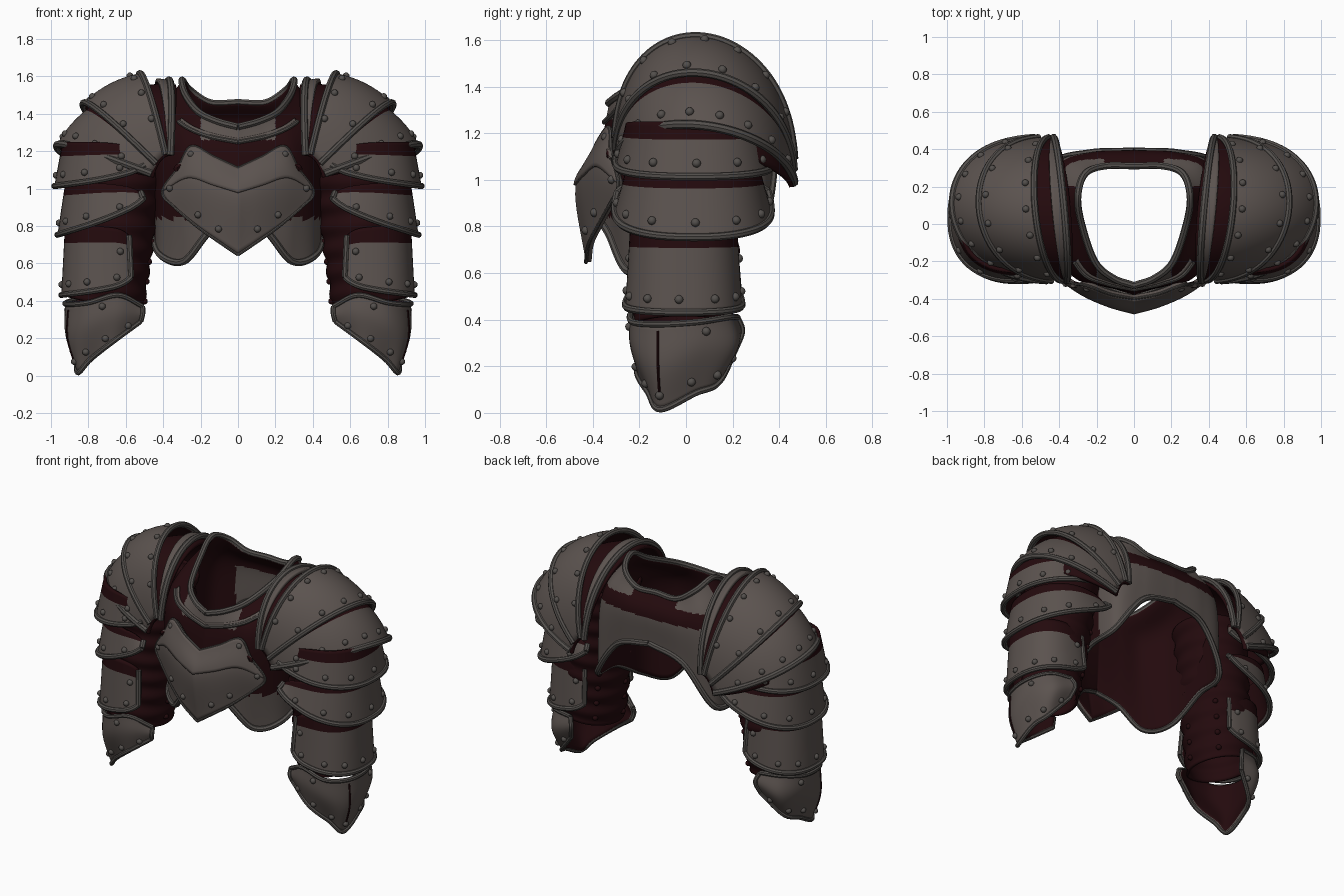
import bpy, bmesh, math
from mathutils import Vector, Matrix

if "Cube" in bpy.data.objects:
    bpy.data.objects.remove(bpy.data.objects["Cube"])


def material(name, rgb):
    m = bpy.data.materials.new(name)
    m.diffuse_color = (*rgb, 1)
    m.use_nodes = True
    m.node_tree.nodes["Principled BSDF"].inputs["Base Color"].default_value = m.diffuse_color
    return m


STEEL = material("warm steel", (0.105, 0.086, 0.078))
TRIM = material("dark steel trim", (0.086, 0.078, 0.072))
RED = material("dark red lining", (0.017, 0.003, 0.004))


def spline(pts, t):
    """Catmull-Rom curve through pts, t from 0 to 1"""
    n = len(pts) - 1
    i = min(int(t * n), n - 1)
    f = t * n - i
    p1, p2 = Vector(pts[i]), Vector(pts[i + 1])
    p0 = Vector(pts[i - 1]) if i else 2 * p1 - p2
    p3 = Vector(pts[i + 2]) if i + 2 <= n else 2 * p2 - p1
    return 0.5 * (2 * p1 + (p2 - p0) * f + (2 * p0 - 5 * p1 + 4 * p2 - p3) * f * f
                  + (3 * p1 - p0 - 3 * p2 + p3) * f ** 3)


def sheet(rows):
    """Surface through sections: u runs over sections, v along each"""
    return lambda u, v: spline([spline(r, v) for r in rows], u)


def finish(bm, name, mats, thick=0):
    me = bpy.data.meshes.new(name)
    bm.to_mesh(me)
    bm.free()
    for m in mats:
        me.materials.append(m)
    for p in me.polygons:
        p.use_smooth = True
    me.set_sharp_from_angle(angle=math.radians(40))
    ob = bpy.data.objects.new(name, me)
    bpy.context.collection.objects.link(ob)
    mir = ob.modifiers.new("mirror", 'MIRROR')
    mir.merge_threshold = 0.002
    if thick:
        s = ob.modifiers.new("thickness", 'SOLIDIFY')
        s.thickness, s.offset, s.material_offset = thick, -1, 1
    return ob


def tube(bm, pts, r, sides=8):
    n, rings = Vector((0.31, 0.52, 0.8)), []
    for i, p in enumerate(pts):
        t = (pts[min(i + 1, len(pts) - 1)] - pts[max(i - 1, 0)]).normalized()
        n = (n - t * n.dot(t)).normalized()
        b = t.cross(n)
        rings.append([bm.verts.new(p + r * (math.cos(k * math.tau / sides) * n + math.sin(k * math.tau / sides) * b))
                      for k in range(sides)])
    for a, c in zip(rings, rings[1:]):
        for k in range(sides):
            bm.faces.new((a[k], a[k - 1], c[k - 1], c[k]))
    bm.faces.new(rings[0])
    bm.faces.new(rings[-1][::-1])
    bmesh.ops.recalc_face_normals(bm, faces=bm.faces[:])


def plate(name, f, nu=40, nv=12, refx=0.6, mats=(STEEL, RED, RED), thick=0.02,
          trim="", r=0.016, rivets=(), rule=None, red_top=0):
    """Plate from f(u, v), with rolled edges on the named sides, rivets and a red upper strip"""
    bm = bmesh.new()
    g = [[bm.verts.new(f(i / nu, j / nv)) for j in range(nv + 1)] for i in range(nu + 1)]
    for i in range(nu):
        for j in range(nv):
            q = bm.faces.new((g[i][j], g[i + 1][j], g[i + 1][j + 1], g[i][j + 1]))
            q.material_index = int((j + .5) / nv < red_top)
    bm.normal_update()
    zc = sum(v.co.z for v in bm.verts) / len(bm.verts)
    ref = Vector((refx, 0.03, zc))
    if sum(q.normal.dot(q.calc_center_median() - ref) * q.calc_area() for q in bm.faces) < 0:
        bmesh.ops.reverse_faces(bm, faces=bm.faces[:])
    if rule:
        for q in bm.faces:
            q.material_index = rule(q.calc_center_median())
    finish(bm, name, mats, thick)
    if trim:
        bm = bmesh.new()
        for s in trim:
            path = {'t': lambda t: f(t, 0), 'b': lambda t: f(t, 1),
                    'l': lambda t: f(0, t), 'r': lambda t: f(1, t)}[s]
            k = nu if s in "tb" else nv
            tube(bm, [path(i / k) for i in range(k + 1)], r)
        finish(bm, name + "_rolled_edge", [TRIM])
    if rivets:
        bm = bmesh.new()
        for u, v in rivets:
            bmesh.ops.create_icosphere(bm, subdivisions=2, radius=0.019,
                                       matrix=Matrix.Translation(f(u, v)))
        finish(bm, name + "_rivets", [TRIM])


def row(n, v, a=0.08, b=0.92):
    return [(a + (b - a) * i / (n - 1), v) for i in range(n)]


# Torso shell: collar edge, shoulder line, lower edge; from front centre to back centre
torso = sheet([
    [(0, -.33, 1.33), (0, -.36, 1.15), (0, -.38, .84)],
    [(.11, -.29, 1.36), (.17, -.33, 1.17), (.15, -.33, .77)],
    [(.21, -.20, 1.41), (.31, -.29, 1.2), (.29, -.25, .61)],
    [(.28, 0, 1.50), (.42, -.14, 1.27), (.42, -.13, .65)],
    [(.30, .15, 1.58), (.45, .12, 1.32), (.45, .10, .78)],
    [(.26, .27, 1.53), (.40, .32, 1.32), (.43, .32, .82)],
    [(.15, .31, 1.46), (.22, .38, 1.34), (.24, .38, 1.08)],
    [(0, .31, 1.46), (0, .39, 1.35), (0, .39, 1.15)]])


def torso_colour(c):
    # 0 steel outside, 1 red, 3 steel on both sides
    if c.y < -0.05:
        return 0 if c.z < .84 or (c.z > 1.26 and c.x < .2) else 1
    if c.y > .2 and c.z < 1.32:
        return 3 if c.x < .27 else 0
    return 0 if c.y > .2 and c.z > 1.41 and c.x > .16 else 1


plate("torso_shell", torso, 112, 48, 0, mats=(STEEL, RED, RED, STEEL, STEEL),
      trim="tb", r=.019, rule=torso_colour)
plate("collar_lower_band", lambda u, v: torso(u * .34, .22 + .06 * v) * 1.008, 40, 3, 0,
      thick=.012, trim="b", r=.012)

# Breastplate with a keel and a raised upper chevron
breast = sheet([
    [(0, -.40, 1.11), (0, -.475, .96), (0, -.43, .645)],
    [(.13, -.375, 1.17), (.13, -.44, 1.0), (.11, -.42, .72)],
    [(.25, -.33, 1.225), (.27, -.38, 1.04), (.21, -.385, .79)],
    [(.32, -.32, 1.11), (.405, -.29, .98), (.33, -.33, .89)]])
plate("breastplate", breast, 24, 20, 0, thick=.025, trim="tbr", r=.008,
      rivets=[(.65, .12), (.3, .88), (.62, .85), (.9, .5)])
plate("breastplate_chevron", lambda u, v: breast(u, .46 * v) + Vector((0, -.01, 0)), 24, 10, 0,
      thick=.012)


# Shoulder guards: bands fanned about a fore-and-aft axis
def fan(t0, t1, d0, d1, cut=6):
    def f(u, v):
        th = math.radians(t0 + (t1 - t0) * v)
        ph = math.radians(cut + (180 - 2 * cut) * u)
        s = (1 - math.cos(ph)) / 2
        low = (1 - math.sin(ph)) * math.cos(th) ** 2
        rad = (.55 + d0 + (d1 - d0) * v) * math.sin(ph) ** .78
        return Vector((.365 + .07 * s + rad * math.cos(th), .08 - .385 * math.cos(ph),
                       1.09 - .09 * s ** 1.5 - .05 * low + rad * math.sin(th)))
    return f


plate("shoulder_lining", fan(97, 8, -.05, -.05), 40, 24, .45, (RED, RED))
plate("shoulder_inner_band", fan(93, 86, -.03, -.02), 48, 4, .45, trim="t", r=.02)
plate("shoulder_top_band", fan(77, 43, .02, .035), 56, 20, .45, trim="tb", r=.018,
      rivets=row(7, .15, .12, .88) + row(6, .86, .16, .84))
plate("shoulder_lower_band", fan(48, 17, -.015, .045), 56, 20, .45, trim="b", r=.02,
      rivets=row(8, .8, .1, .9), red_top=.27)


# Arm lames: open rings wrapped round the outside of the arm
def lame(cx, cy, rx, ry, top, bot, slope, flare, a0=-106, a1=108):
    def f(u, v):
        a = math.radians(a0 + (a1 - a0) * u)
        c, s = math.cos(a), math.sin(a)
        k = 1 - flare * (1 - v)
        e = abs(2 * u - 1) ** 8          # rounded corners
        x = cx + rx * k * math.copysign(abs(c) ** .85, c)
        zt, zb = top - .05 * e, bot + slope * (x - cx) + .05 * e
        return Vector((x, cy + ry * k * math.copysign(abs(s) ** .85, s), zt + (zb - zt) * v))
    return f


plate("upper_lame", lame(.62, .035, .362, .335, 1.25, 1.06, -.13, .12),
      trim="b", r=.017, rivets=row(7, .76), red_top=.33)
plate("middle_lame", lame(.62, .03, .345, .335, 1.03, .86, -.31, .12),
      trim="blr", r=.017, rivets=row(7, .78), red_top=.25)
plate("upper_arm_plate", lame(.70, -.01, .245, .25, .80, .46, -.12, .08, -118, 112),
      nv=16, trim="blr", r=.016, rivets=row(7, .85) + [(.06, .4), (.94, .4)], red_top=.25)

# Elbow guard, tapering to a point
elbow = sheet([
    [(.51, -.17, .37), (.51, -.18, .33), (.52, -.17, .29)],
    [(.64, -.23, .43), (.65, -.24, .32), (.67, -.21, .18)],
    [(.80, -.23, .39), (.81, -.22, .25), (.79, -.16, .085)],
    [(.905, -.12, .38), (.91, -.12, .2), (.855, -.11, .015)],
    [(.92, .05, .39), (.915, .06, .26), (.86, .04, .085)],
    [(.84, .18, .41), (.84, .21, .28), (.82, .14, .13)],
    [(.70, .22, .41), (.68, .24, .35), (.70, .21, .27)]])
plate("elbow_guard", elbow, 48, 14, .66, trim="tblr", r=.014,
      rivets=row(7, .84) + [(.25, .18), (.7, .18)])
bm = bmesh.new()
tube(bm, [elbow(.5, .08 + .8 * i / 10) for i in range(11)], .006)
finish(bm, "elbow_seam", [RED])


# Padded sleeve with ring folds
def sleeve(u, v):
    a = u * math.tau
    k = 1 + .03 * math.sin(v * 50) - .10 * v
    return Vector((.59 + .12 * v + .225 * k * math.cos(a), .03 - .045 * v + .24 * k * math.sin(a),
                   1.30 - .92 * v + .04 * v * math.cos(a)))


plate("padded_sleeve", sleeve, 40, 60, .65, (RED, RED), thick=.015)
bm = bmesh.new()
for i in range(5):
    for a in (2.3, 3.3):
        bmesh.ops.create_icosphere(bm, subdivisions=2, radius=.018, matrix=Matrix.Translation(
            sleeve(a / math.tau, .5 + .11 * i)))
finish(bm, "sleeve_studs", [RED])
